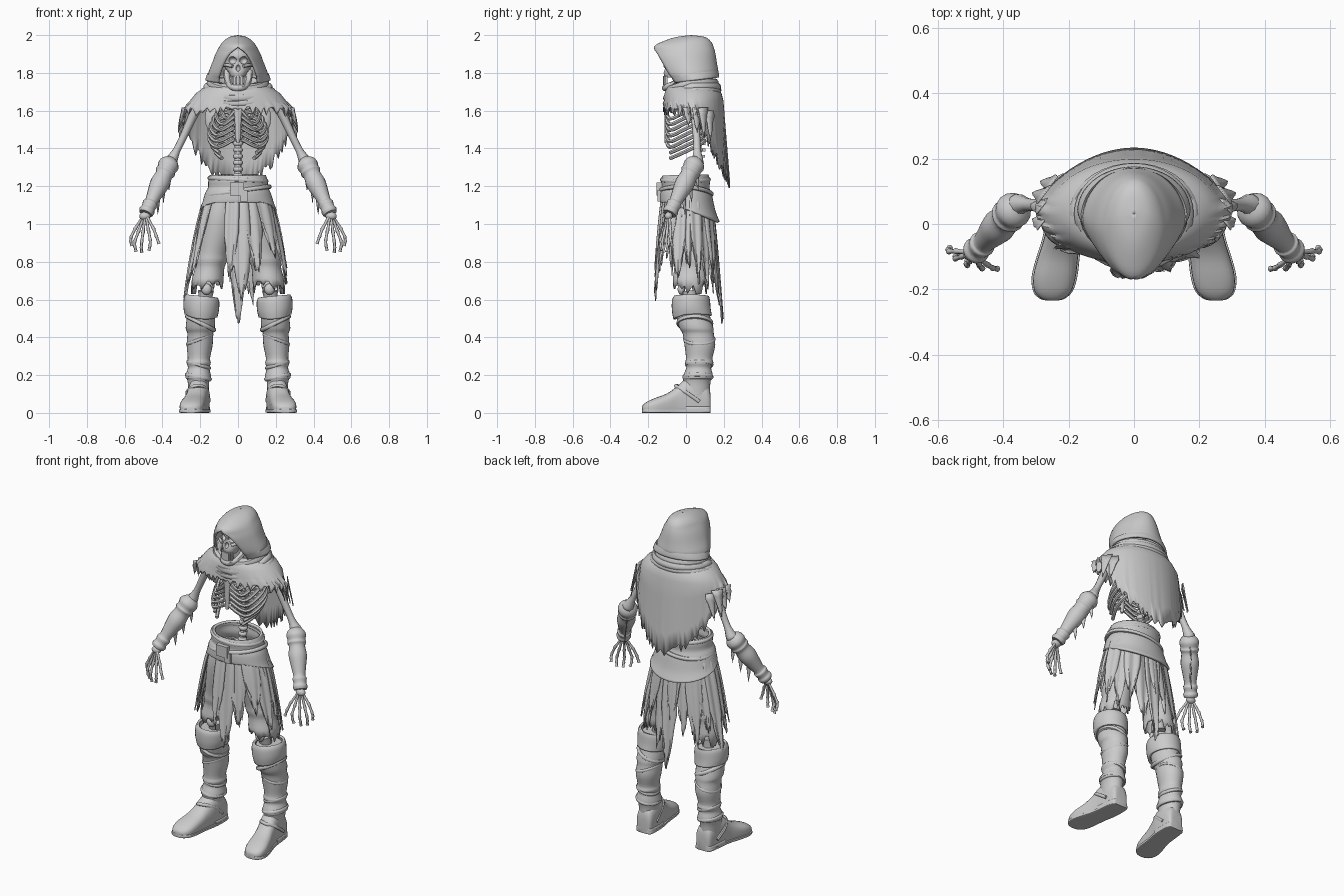
import bpy, bmesh, math, random
from mathutils import Vector

if "Cube" in bpy.data.objects:
    bpy.data.objects.remove(bpy.data.objects["Cube"])

random.seed(7)
PI = math.pi
grey = bpy.data.materials.new("plain grey")
grey.diffuse_color = (0.6, 0.6, 0.6, 1)
grey.use_nodes = True
grey.node_tree.nodes["Principled BSDF"].inputs["Base Color"].default_value = grey.diffuse_color


# ---------- helpers: every part is a (verts, faces) pair ----------
def spline(keys, k=4):
    out, n = [], len(keys)
    for i in range(n - 1):
        q = [keys[max(i - 1, 0)], keys[i], keys[i + 1], keys[min(i + 2, n - 1)]]
        for j in range(k):
            t = j / k
            out.append(tuple(.5 * (2 * b + (c - a) * t + (2 * a - 5 * b + 4 * c - d) * t * t
                                   + (3 * b - a - 3 * c + d) * t ** 3) for a, b, c, d in zip(*q)))
    return out + [tuple(keys[-1])]


def grid(rows, closed=True, caps=False, loop=False):
    m, n = len(rows), len(rows[0])
    verts = [Vector(p) for r in rows for p in r]
    faces = []
    for i in range(m if loop else m - 1):
        for j in range(n if closed else n - 1):
            i2, j2 = (i + 1) % m, (j + 1) % n
            faces.append((i * n + j, i * n + j2, i2 * n + j2, i2 * n + j))
    if caps:
        faces += [tuple(range(n)), tuple(range((m - 1) * n, m * n))]
    return verts, faces


def tube(pts, radii, n=8, loop=False):
    pts = [Vector(p) for p in pts]
    if not isinstance(radii, (list, tuple)):
        radii = [radii] * len(pts)
    rows, nor, m = [], None, len(pts)
    for i, p in enumerate(pts):
        a = pts[(i - 1) % m] if loop else pts[max(i - 1, 0)]
        b = pts[(i + 1) % m] if loop else pts[min(i + 1, m - 1)]
        t = (b - a).normalized()
        nor = nor if nor is not None else t.orthogonal()
        nor = (nor - t * nor.dot(t)).normalized()
        bi = t.cross(nor)
        rows.append([p + (nor * math.cos(2 * PI * j / n) + bi * math.sin(2 * PI * j / n)) * radii[i]
                     for j in range(n)])
    return grid(rows, True, not loop, loop)


def bone(pts, knob, shaft):
    """Tube with a knob at each joint and a thin shaft between joints."""
    path, rad = [Vector(pts[0])], [knob]
    for a, b in zip(pts, pts[1:]):
        a, b = Vector(a), Vector(b)
        path += [a.lerp(b, .25), a.lerp(b, .75), b]
        rad += [shaft, shaft, knob]
    return tube(path, rad)


def blob(c, r, n=14):
    rows = [[(c[0] + r[0] * math.sin(u) * math.cos(2 * PI * j / n),
              c[1] + r[1] * math.sin(u) * math.sin(2 * PI * j / n),
              c[2] + r[2] * math.cos(u)) for j in range(n)]
            for u in [.08 + (PI - .16) * i / 8 for i in range(9)]]
    return grid(rows, True, True)


def box(c, s):
    rows = [[(c[0] + x * s[0], c[1] + y * s[1], c[2] + z * s[2])
             for x, y in ((-1, -1), (1, -1), (1, 1), (-1, 1))] for z in (-1, 1)]
    return grid(rows, True, True)


def ring(z, cx, rx, yf, yb, n=28):
    """Horizontal oval that starts at the front."""
    return [(cx + rx * math.sin(2 * PI * j / n), (yf + yb) / 2 + (yf - yb) / 2 * math.cos(2 * PI * j / n), z)
            for j in range(n)]


def hang(x, y, z, length, width, dx=0, dy=0):
    """Pointed, torn scrap of cloth."""
    rows = []
    for i in range(6):
        t = i / 5
        w = width * (1 - t) ** .7 * random.uniform(.7, 1.1) + .001
        c = Vector((x + dx * t, y + dy * t, z - length * t))
        side = Vector((.6, -.8, 0)) * w
        rows.append([c - side, c + Vector((0, 0, -.01 * (i % 2))), c + side])
    return grid(rows, False)


def build(name, parts, mirror=False, thick=0, angle=45):
    bm = bmesh.new()
    for verts, faces in parts:
        vs = [bm.verts.new(v) for v in verts]
        for f in faces:
            bm.faces.new([vs[i] for i in f]).smooth = True
    bmesh.ops.remove_doubles(bm, verts=bm.verts, dist=1e-5)
    bmesh.ops.recalc_face_normals(bm, faces=bm.faces)
    me = bpy.data.meshes.new(name)
    bm.to_mesh(me)
    bm.free()
    me.set_sharp_from_angle(angle=math.radians(angle))
    me.materials.append(grey)
    ob = bpy.data.objects.new(name, me)
    bpy.context.collection.objects.link(ob)
    if thick:
        mod = ob.modifiers.new("thickness", 'SOLIDIFY')
        mod.thickness, mod.offset = thick, 0
    if mirror:
        ob.modifiers.new("mirror", 'MIRROR')
    return ob


# ---------- hood, open at the face ----------
rows = []
for z, yf, yb, w, o in spline([(1.994, .03, .0302, .0004, 0), (1.985, -.045, .095, .042, 0), (1.965, -.11, .125, .072, 0),
                               (1.937, -.163, .14, .093, 0), (1.9, -.148, .15, .113, .055), (1.85, -.12, .158, .132, .088),
                               (1.79, -.085, .168, .155, .112), (1.745, -.055, .17, .168, .118)]):
    end = PI - math.asin(min(1, max(0, o) / w))
    rows.append([])
    for j in range(41):
        a = end * (j / 20 - 1)
        rows[-1].append((w * math.sin(a) * (1 - .2 * max(0, -math.cos(a))),
                         yb + (yf - yb) * (1 - math.cos(a)) / (1 - math.cos(end)), z + .015 * (1 + math.cos(a)) * (z < 1.78)))
build("hood", [grid(rows, False)], thick=.012)

# ---------- skull, jaw and teeth ----------
skull = build("skull", [grid([ring(k[0], 0, *k[1:]) for k in spline(
    [(1.775, .038, -.112, -.03), (1.8, .048, -.118, 0), (1.83, .07, -.11, .05), (1.86, .074, -.108, .07),
     (1.89, .075, -.114, .075), (1.92, .062, -.1, .06), (1.94, .025, -.05, .03)])], True, True)])
cut = build("socket_cutter", [blob((s * .031, -.108, 1.866), (.023, .032, .02)) for s in (-1, 1)]
            + [blob((0, -.115, 1.826), (.012, .025, .018))])
cut.hide_render = True
cut.display_type = 'WIRE'
mod = skull.modifiers.new("sockets", 'BOOLEAN')
mod.operation, mod.object = 'DIFFERENCE', cut
jaw = spline([(-.06, -.01, 1.81), (-.056, -.045, 1.755), (-.036, -.095, 1.728), (0, -.112, 1.72),
              (.036, -.095, 1.728), (.056, -.045, 1.755), (.06, -.01, 1.81)])
build("jaw", [tube(jaw, .017)])
build("cheek_bones", [tube([(.03, -.112, 1.835), (.06, -.09, 1.842), (.072, -.03, 1.84)], .009)], mirror=True)
build("teeth", [box((x, -.116 + 12 * x * x, z), (.0042, .006, .012))
                for x in [-.032 + .0092 * i for i in range(8)] for z in (1.772, 1.748)], angle=20)

# ---------- spine and rib cage ----------
build("spine", [blob((0, .035 + .03 * min(1, i / 8), 1.12 + .034 * i), (.027, .024, .017)) for i in range(19)]
      + [box((0, .06 + .03 * min(1, i / 8), 1.12 + .034 * i), (.006, .014, .007)) for i in range(19)]
      + [tube([(0, .035, 1.1), (0, .064, 1.4), (0, .065, 1.78)], .018)])
ribs = []
for i, w in enumerate((.08, .108, .125, .137, .145, .145, .132, .115)):
    z = 1.645 - .03 * i
    keys = [(.012, .078, z), (.6 * w, .1, z + .006), (w, .065, z - .018), (1.03 * w, -.01, z - .055),
            (.74 * w, -.085, z - .088)]
    if i < 6:
        keys.append((.018, -.104, z - .045))
    ribs.append(tube(spline(keys), .0105, 6))
build("ribs", ribs, mirror=True)
build("sternum", [grid([ring(z, 0, w, -.115, -.095, 12) for z, w in
                        ((1.43, .008), (1.46, .015), (1.53, .017), (1.58, .02), (1.615, .03), (1.63, .022))], True, True)])
build("collar_bones", [tube(spline([(.02, -.09, 1.61), (.1, -.07, 1.63), (.16, 0, 1.645), (.21, .045, 1.64)]), .012)],
      mirror=True)
build("shoulder_blades", [blob((.12, .115, 1.56), (.055, .014, .085)), blob((.2, .05, 1.635), (.032, .03, .03))],
      mirror=True)

# ---------- ragged cape and rolled cowl ----------
n = 120
rows = [ring(1.745, 0, .125, -.075, .14, n), ring(1.718, 0, .18, -.1, .168, n),
        ring(1.69, 0, .22, -.11, .185, n), ring(1.65, 0, .252, -.112, .195, n)]
hem = ring(0, 0, .3, -.118, .23, n)
drops = []
for j in range(n):
    c = math.cos(2 * PI * j / n)
    base = 1.6 + .02 * c if c > 0 else 1.595 - .35 * (-c) ** 1.1
    drops.append(base - random.choice((0, .01, .02, .04, .06)) * (.7 if c > -.2 else .9))
for j, d in enumerate(drops):
    x, y, _ = hem[j]
    back = max(0, -math.cos(2 * PI * j / n))
    hem[j] = (x * (1 - .2 * back), y - .06 * (back - back ** 1.5), 0)
for t in (.25, .5, .75, 1):
    rows.append([(a[0] + (b[0] - a[0]) * t ** .8, a[1] + (b[1] - a[1]) * t, a[2] + (d - a[2]) * t)
                 for a, b, d in zip(rows[3], hem, drops)])
build("cape", [grid(rows)], thick=.007)
build("shoulder_rags", [hang(x, y, z, l, .034, .035, .005) for x, y, z, l in
                        ((.275, .01, 1.615, .09), (.28, .055, 1.615, .12), (.275, .09, 1.615, .15),
                         (.25, .125, 1.6, .15))], mirror=True, thick=.005)


def roll(z, rx, yf, yb, dip, r):
    """Fabric roll that sags at the front."""
    return tube([(x, y, z - dip * max(0, -(y - .03)) / .12) for x, y, z in ring(z, 0, rx, yf, yb, 36)], r, 8, True)


build("cowl", [roll(1.748, .142, -.085, .15, .04, .024), roll(1.725, .16, -.098, .163, .055, .024),
               roll(1.705, .18, -.106, .17, .06, .018)])

# ---------- arms, bracers and hands ----------
build("upper_arm", [tube(spline([(.205, .045, 1.635), (.23, .048, 1.59), (.29, .056, 1.46), (.34, .06, 1.36),
                                 (.36, .058, 1.325)], 3),
                         [.03, .032, .03, .026, .023, .021, .02, .019, .02, .026, .032, .034, .028], 10)], mirror=True)
elbow, wrist = Vector((.352, .06, 1.345)), Vector((.489, -.088, 1.055))
arm = spline([(0, .026), (.05, .046), (.12, .056), (.2, .05), (.24, .054), (.3, .046), (.45, .052), (.62, .043),
              (.78, .034), (.82, .041), (.9, .036), (.95, .042), (1, .036)], 3)
build("bracer", [tube([elbow.lerp(wrist, t) for t, r in arm], [r for t, r in arm], 16)], mirror=True)
build("bracer_rags", [hang(.36 + .03 * i, .055 - .035 * i, 1.29 - .065 * i, .1, .016, .005, .01) for i in range(3)],
      mirror=True, thick=.005)
fingers = [[(.482, -.1, 1.04), (.447, -.125, .975), (.432, -.135, .935), (.418, -.137, .895)],
           [(.486, -.1, 1.04), (.474, -.122, .965), (.464, -.136, .915), (.466, -.134, .885), (.472, -.128, .86)],
           [(.492, -.097, 1.04), (.503, -.115, .955), (.51, -.126, .905), (.512, -.122, .875), (.51, -.113, .85)],
           [(.498, -.092, 1.04), (.527, -.1, .96), (.546, -.106, .91), (.546, -.1, .88), (.54, -.093, .855)],
           [(.502, -.087, 1.04), (.545, -.083, .975), (.566, -.084, .932), (.568, -.079, .908), (.563, -.073, .885)]]
build("hand", [bone(f, .0096, .0072) for f in fingers] + [blob((.493, -.092, 1.042), (.03, .022, .022))], mirror=True)

# ---------- waist sash with knot ----------
rows = []
for z, rx, yf, yb, drop in spline([(1.255, .14, -.118, .112, -.005), (1.23, .15, -.126, .12, 0), (1.195, .152, -.122, .118, .01),
                                   (1.17, .168, -.132, .132, .03), (1.13, .185, -.133, .15, .07), (1.115, .198, -.13, .172, .105)]):
    rows.append([(x, y, z - drop * max(0, (y + .1) / .27) + .08 * x * max(0, 1.2 - z))
                 for x, y, _ in ring(z, 0, rx, yf, yb, 40)])
build("sash", [grid(rows)], thick=.014)
build("sash_folds", [tube([(x, y, z + .14 * x - .12 * max(0, y)) for x, y, z in ring(1.175, 0, .167, -.133, .135, 36)],
                          .012, 8, True),
                     tube([(x, y, z - .06 * x) for x, y, z in ring(1.235, 0, .15, -.126, .12, 36)], .012, 8, True)])
build("sash_knot", [box((-.005, -.142, 1.185), (.038, .014, .034)), box((.03, -.14, 1.15), (.02, .012, .03))])


# ---------- torn skirt strips ----------
def skirt_strip(deg, half, bottom, off=0.0):
    tear = [random.uniform(-.035, .045) for _ in range(9)]
    rows = []
    for i in range(11):
        t, row = i / 10, []
        for j in range(9):
            u = j / 4 - 1
            wob = random.uniform(-.1, .1) if 5 < i else 0
            a = math.radians(deg + half * (u + wob * abs(u)) * (1 - .72 * t ** 2.6))
            z = 1.15 - (1.15 - bottom - tear[j] - .08 * abs(u)) * t
            s = max(0, (1.15 - z) / .5) ** .7
            yf, yb = -.112 - .05 * s, .118 + .055 * s
            fold = off + .005 * math.cos(u * 5 + deg)
            row.append(((.157 + .118 * s + fold) * math.sin(a),
                        (yf + yb) / 2 - ((yb - yf) / 2 + fold) * math.cos(a), z))
        rows.append(row)
    return grid(rows, False)


strips = [(4, 15, .6), (-9, 11, .7), (24, 15, .73), (50, 18, .82), (72, 17, .7), (-62, 14, .74), (-82, 17, .66),
          (180, 13, .47)] + [(93 + 18 * i, 15, (.76, .7, .64, .72, .58)[i % 5]) for i in range(11)]
build("skirt", [skirt_strip(d, h, b, .008 * (i % 2)) for i, (d, h, b) in enumerate(strips)], thick=.006)

# ---------- trousers and knee bones ----------
rows = [ring(*k, 36) for k in spline([(1.14, .075, .075, -.09, .095), (1.05, .095, .088, -.095, .11),
                                      (.95, .112, .088, -.085, .11), (.85, .135, .08, -.068, .112), (.81, .143, .083, -.066, .118),
                                      (.77, .15, .074, -.058, .112), (.71, .16, .08, -.066, .112)], 3)]
rows.append([(x * 1.02, y, .665 - random.choice((-.03, -.01, .01, .035))) for x, y, z in rows[-1]])
build("trousers", [grid(rows)], mirror=True, thick=.008)
build("leg_bones", [bone([(.1, .02, 1.05), (.165, .02, .67)], .042, .026), bone([(.17, .02, .645), (.2, .06, .3)], .042, .026),
                    blob((.167, -.025, .655), (.028, .02, .03))], mirror=True)

# ---------- boots ----------
shaft = spline([(.6, .19, .07, -.045, .11), (.52, .195, .074, -.052, .125), (.45, .2, .077, -.035, .145),
                (.42, .2, .068, -.018, .147), (.36, .203, .069, -.008, .155), (.29, .207, .059, 0, .14), (.265, .208, .064, -.006, .145),
                (.24, .208, .057, .002, .133), (.21, .21, .064, -.01, .14), (.185, .21, .068, -.018, .142), (.17, .21, .057, -.015, .13),
                (.08, .208, .053, -.02, .125)], 3)
build("boot_shaft", [grid([ring(*k) for k in shaft], True, True)], mirror=True)
rows = []
for k in spline([(.615, .192, .078, -.058, .115), (.595, .193, .087, -.067, .12), (.55, .195, .087, -.068, .124),
                 (.515, .196, .08, -.06, .13)]):
    rows.append([(x, y, z + .1 * (x - .19) - .4 * max(0, .56 - z) * max(0, -y) / .06) for x, y, z in ring(*k)])
build("boot_cuff", [grid(rows)], mirror=True, thick=.014)


def wrap(z, cx, rx, yf, yb, tilt, r):
    return tube([(x, y, h + tilt * (x - cx)) for x, y, h in ring(z, cx, rx, yf, yb, 24)], r, 8, True)


build("boot_folds", [wrap(.475, .198, .071, -.04, .133, .5, .012), wrap(.39, .202, .064, -.008, .148, -.4, .009),
                     wrap(.255, .208, .056, .004, .136, .3, .01), wrap(.19, .21, .06, -.008, .134, .2, .012)], mirror=True)
foot = [(.131, .203, .03, .07), (.12, .203, .048, .14), (.06, .206, .055, .18), (0, .211, .056, .18), (-.05, .221, .056, .138),
        (-.1, .232, .061, .103), (-.16, .243, .065, .08), (-.205, .248, .056, .06), (-.228, .25, .034, .042), (-.234, .25, .012, .03)]


def last(keys, grow, height=None):
    rows = []
    for y, cx, w, h in keys:
        h, row = height or h, []
        for j in range(24):
            c, s = math.cos(2 * PI * j / 24), math.sin(2 * PI * j / 24)
            p = .3 if height or s < 0 else .85
            row.append((cx + (w + grow) * math.copysign(abs(c) ** p, c), y, h / 2 + h / 2 * math.copysign(abs(s) ** p, s)))
        rows.append(row)
    return grid(rows, True, True)


build("boot_foot", [last(spline(foot, 3), 0)], mirror=True)
build("boot_sole", [last(spline(foot, 3), .005, .02), last(spline(foot[:4], 3), .004, .035)], mirror=True)
build("boot_strap", [tube(spline([(.155, .07, .06), (.164, 0, .12), (.195, -.045, .142), (.235, -.05, .14), (.268, 0, .11),
                                  (.262, .07, .06)]), .01)], mirror=True)
